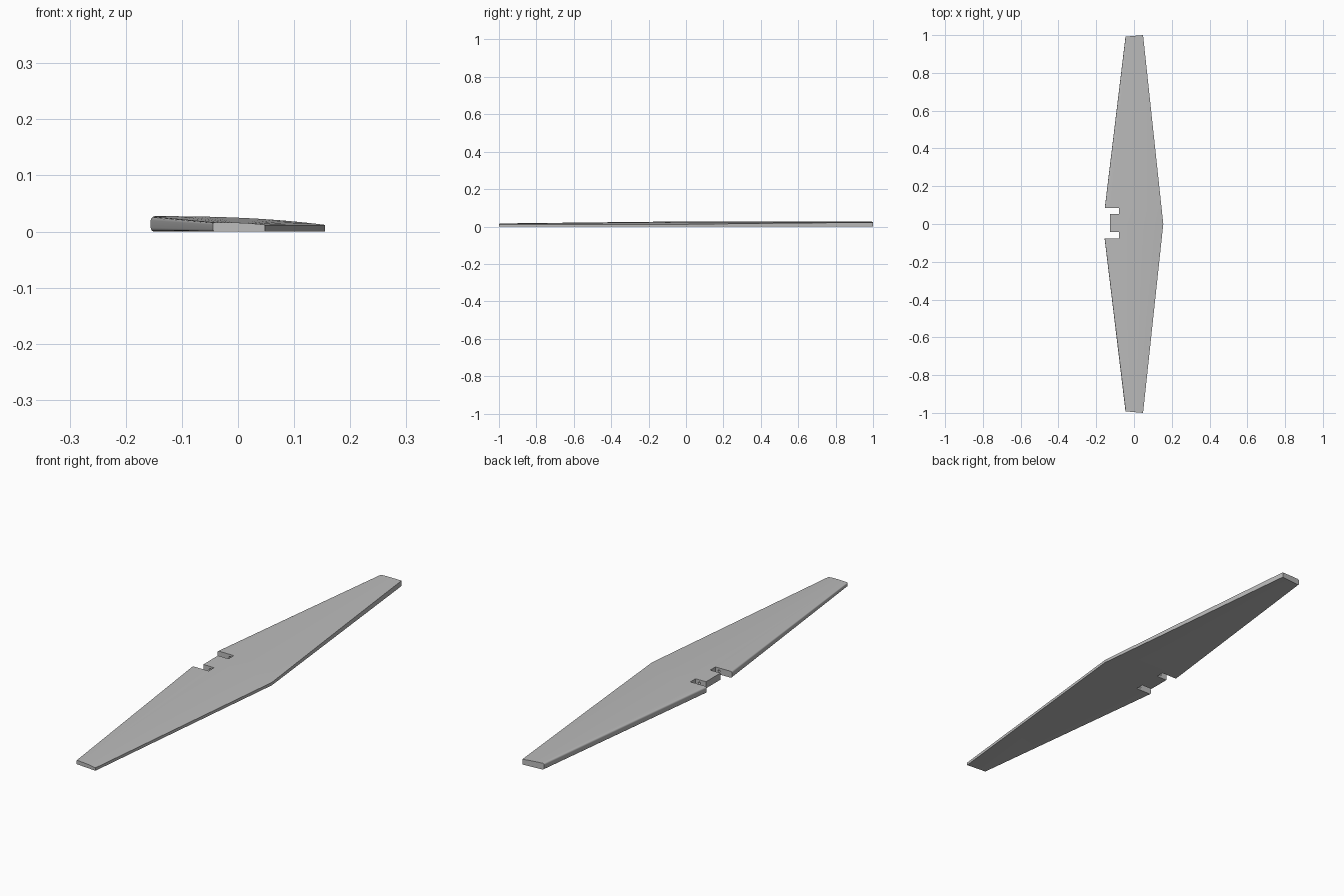
import bpy, bmesh, math
from mathutils import Matrix

cube = bpy.data.objects.get("Cube")
if cube:
    bpy.data.objects.remove(cube, do_unlink=True)

# Plain grey finish
grey = bpy.data.materials.new("light_grey")
grey.use_nodes = True
colour = (0.5, 0.5, 0.5, 1)
grey.diffuse_color = colour
grey.node_tree.nodes["Principled BSDF"].inputs["Base Color"].default_value = colour

ROOT_LEFT, ROOT_RIGHT = -0.165, 0.155
CHORD = ROOT_RIGHT - ROOT_LEFT
EDGE, HUMP, POWER = 0.012, 0.0155, 2.6


def section(y):
    """Closed outline of the blade at span position y."""
    left = ROOT_LEFT + 0.12 * abs(y)
    right = ROOT_RIGHT - 0.107 * abs(y)
    chord = right - left

    def top(x):
        if y > 0:  # constant camber across the span
            return EDGE + HUMP * (1 - ((x - ROOT_LEFT) / CHORD) ** POWER)
        t = (x - left) / chord  # camber shrinks with the chord
        return EDGE + HUMP * chord / CHORD * (1 - t ** POWER)

    r = 0.25 * top(left)
    pts = [(right, 0)]
    steps = 14
    for i in range(steps):
        x = right + (left + r - right) * i / steps
        pts.append((x, top(x)))
    h = top(left + r)
    # Rounded upper and lower corners of the blunt edge
    for start, cz in ((90, h - r), (180, r)):
        for k in range(6):
            a = math.radians(start + 18 * k)
            pts.append((left + r + r * math.cos(a), cz + r * math.sin(a)))
    return [(x, y * (1 - 0.008 * (right - x) / chord), z) for x, z in pts]


def finish(bm, name):
    bmesh.ops.recalc_face_normals(bm, faces=bm.faces)
    mesh = bpy.data.meshes.new(name)
    bm.to_mesh(mesh)
    bm.free()
    mesh.materials.append(grey)
    obj = bpy.data.objects.new(name, mesh)
    bpy.context.collection.objects.link(obj)
    return obj


# Tapered blade lofted through its sections
bm = bmesh.new()
stations = [-1, 0] + [i / 12 for i in range(1, 13)]
rings = [[bm.verts.new(p) for p in section(y)] for y in stations]
for a, b in zip(rings, rings[1:]):
    for i in range(len(a)):
        j = (i + 1) % len(a)
        bm.faces.new((a[i], a[j], b[j], b[i]))
bm.faces.new(rings[0])
bm.faces.new(rings[-1])
blade = finish(bm, "blade")


def box_cutter(name, x0, x1, y0, y1):
    bm = bmesh.new()
    bmesh.ops.create_cube(bm, size=1, matrix=Matrix.Translation(
        ((x0 + x1) / 2, (y0 + y1) / 2, 0)) @ Matrix.Diagonal((x1 - x0, y1 - y0, 0.2, 1)))
    return finish(bm, name)


# Hinge notches, shortened tab between them, and pin hole
cutters = [
    box_cutter("back_notch_cutter", -0.3, -0.08, 0.052, 0.086),
    box_cutter("front_notch_cutter", -0.3, -0.08, -0.078, -0.043),
    box_cutter("tab_cutter", -0.3, -0.128, -0.06, 0.07),
]
bm = bmesh.new()
bmesh.ops.create_cone(bm, cap_ends=True, segments=16, radius1=0.005, radius2=0.005, depth=0.22,
                      matrix=Matrix.Translation((-0.097, 0.004, 0.0135))
                      @ Matrix.Rotation(math.pi / 2, 4, "X"))
cutters.append(finish(bm, "pin_hole_cutter"))

bpy.context.view_layer.objects.active = blade
for cutter in cutters:
    cutter.hide_render = True
    mod = blade.modifiers.new(cutter.name, "BOOLEAN")
    mod.operation, mod.solver, mod.object = "DIFFERENCE", "EXACT", cutter
    bpy.ops.object.modifier_apply(modifier=mod.name)
    bpy.data.objects.remove(cutter, do_unlink=True)

bpy.ops.object.select_all(action="DESELECT")
blade.select_set(True)
bpy.ops.object.shade_smooth_by_angle(angle=math.radians(30))
